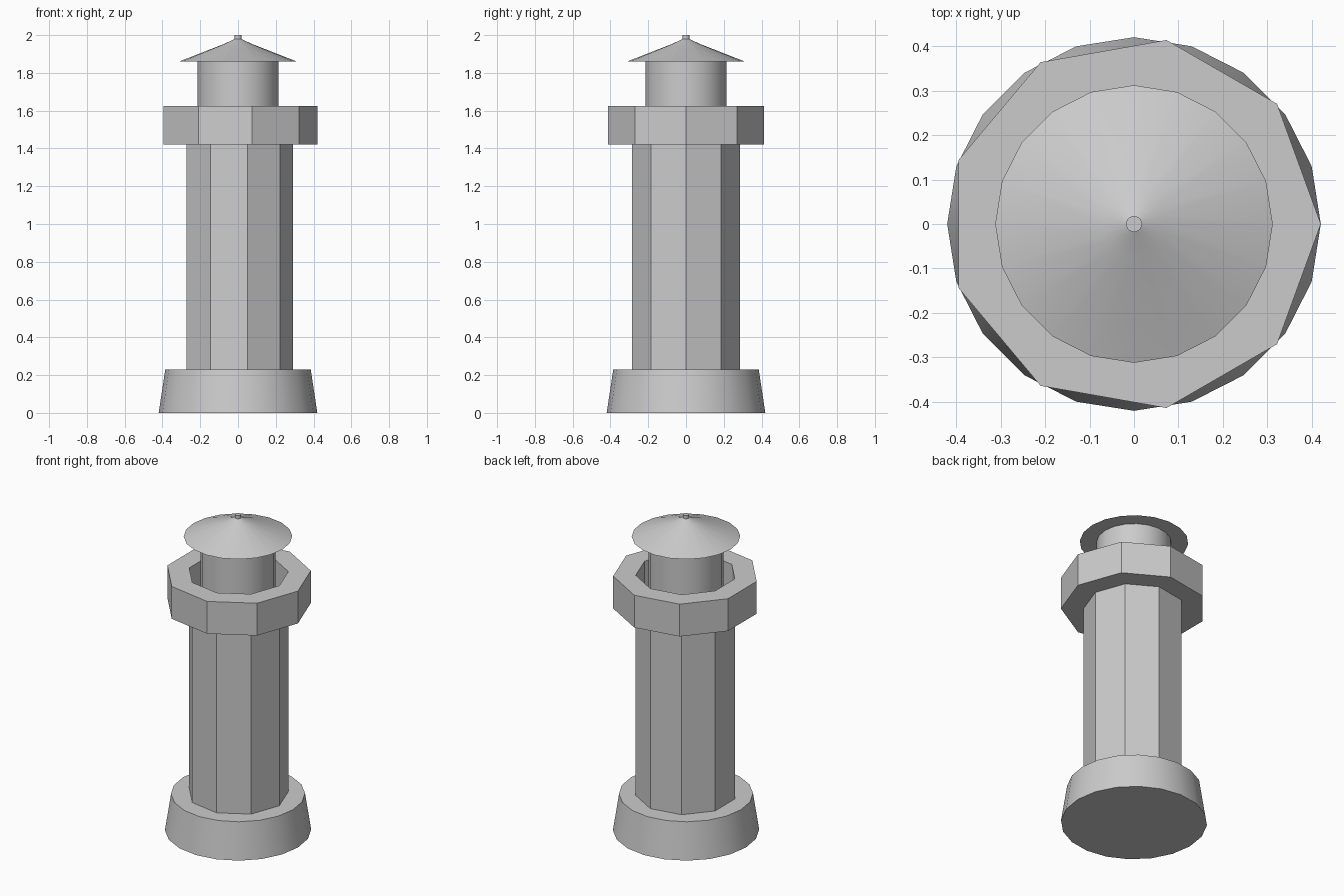
import bpy, bmesh
from math import cos, sin, pi, radians

if "Cube" in bpy.data.objects:
    bpy.data.objects.remove(bpy.data.objects["Cube"])


def lathe(name, profile, sides, closed=False, smooth=True):
    """Revolve (radius, z) points; open profiles get end caps, closed ones form a ring."""
    bm = bmesh.new()
    rings = [[bm.verts.new((r * cos(2 * pi * i / sides), r * sin(2 * pi * i / sides), z))
              for i in range(sides)] for r, z in profile]
    pairs = list(zip(rings, rings[1:]))
    if closed:
        pairs.append((rings[-1], rings[0]))
    else:
        bm.faces.new(rings[0][::-1])
        bm.faces.new(rings[-1])
    for a, b in pairs:
        for i in range(sides):
            j = (i + 1) % sides
            bm.faces.new((a[i], a[j], b[j], b[i]))
    bmesh.ops.recalc_face_normals(bm, faces=bm.faces)
    mesh = bpy.data.meshes.new(name)
    bm.to_mesh(mesh)
    bm.free()
    obj = bpy.data.objects.new(name, mesh)
    bpy.context.collection.objects.link(obj)
    if smooth:
        bpy.ops.object.select_all(action='DESELECT')
        obj.select_set(True)
        bpy.context.view_layer.objects.active = obj
        bpy.ops.object.shade_smooth_by_angle(angle=radians(30))
    return obj


# Round tapered foundation
lathe("base", [(0.42, 0), (0.385, 0.23)], 20)

# Nine-sided shaft and open gallery ring
lathe("tower_shaft", [(0.29, 0.23), (0.29, 1.42)], 9, smooth=False)
lathe("gallery_wall", [(0.29, 1.42), (0.42, 1.42), (0.42, 1.625), (0.29, 1.625)],
      9, closed=True, smooth=False)

# Round lantern room standing inside the gallery
lathe("lantern_room", [(0.215, 1.42), (0.215, 1.86)], 20)

# Overhanging conical roof with a small finial
lathe("roof", [(0.312, 1.86), (0.072, 1.954), (0.018, 1.979), (0.018, 2.0)], 20)
